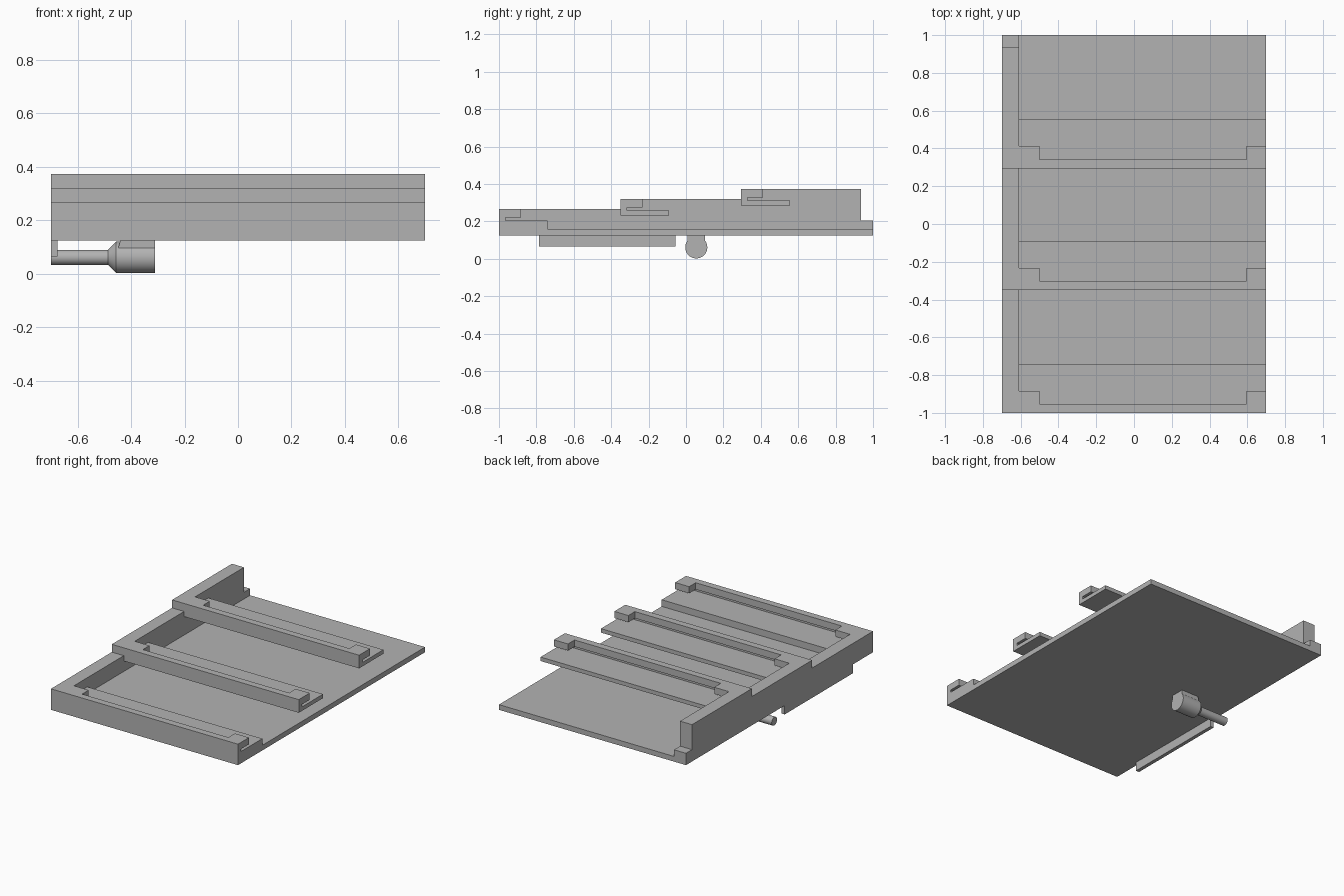
import bpy, bmesh, math
from mathutils import Matrix, Vector

cube = bpy.data.objects.get("Cube")
if cube:
    bpy.data.objects.remove(cube, do_unlink=True)

grey = bpy.data.materials.new("plain grey")
grey.use_nodes = True
colour = (0.45, 0.45, 0.45, 1)
grey.diffuse_color = colour
grey.node_tree.nodes["Principled BSDF"].inputs["Base Color"].default_value = colour


def finish(bm, name):
    bmesh.ops.recalc_face_normals(bm, faces=bm.faces)
    mesh = bpy.data.meshes.new(name)
    bm.to_mesh(mesh)
    bm.free()
    mesh.materials.append(grey)
    obj = bpy.data.objects.new(name, mesh)
    bpy.context.collection.objects.link(obj)
    return obj


def extrude(name, points, axis, start, end):
    """Extrude a (y, z) outline along x, or an (x, y) outline along z."""
    bm = bmesh.new()
    place = (lambda a, b: (start, a, b)) if axis == "x" else (lambda a, b: (a, b, start))
    face = bm.faces.new([bm.verts.new(place(a, b)) for a, b in points])
    moved = bmesh.ops.extrude_face_region(bm, geom=[face])["geom"]
    step = Vector((end - start, 0, 0) if axis == "x" else (0, 0, end - start))
    bmesh.ops.translate(bm, vec=step, verts=[v for v in moved if isinstance(v, bmesh.types.BMVert)])
    return finish(bm, name)


def rect(a0, a1, b0, b1):
    return [(a0, b0), (a1, b0), (a1, b1), (a0, b1)]


SIDE, INNER = 0.7, -0.61
BASE_LOW, BASE_TOP = 0.125, 0.16
rails = [(-1, 0.267), (-0.35, 0.32), (0.295, 0.374)]  # front edge and top height

# Base plate
extrude("base_plate", rect(-1, 1, BASE_LOW, BASE_TOP), "x", -SIDE, SIDE)

# Stepped side wall with a low rear stub
outline = [(1, BASE_TOP), (1, 0.205), (0.935, 0.205)]
ends = [-0.35, 0.295, 0.935]
for (y, top), end in reversed(list(zip(rails, ends))):
    outline += [(end, top), (y, top)]
outline.append((-1, BASE_TOP))
extrude("side_wall", outline, "x", -SIDE, INNER)

# Slotted rails: L-shaped shelf with an overhanging lip and two end tabs
for i, (y, top) in enumerate(rails):
    low = BASE_TOP if i == 0 else top - 0.089
    shelf = top - 0.062
    back, groove = y + 0.26, y + 0.035
    extrude(f"rail_{i + 1}", [(y, low), (back, low), (back, shelf), (groove, shelf),
                              (groove, top), (y, top)], "x", INNER, SIDE)
    mid, tab = y + 0.047, y + 0.117
    lip = [(INNER, groove), (SIDE, groove), (SIDE, tab), (0.595, tab),
           (0.595, mid), (-0.5, mid), (-0.5, tab), (INNER, tab)]
    extrude(f"lip_{i + 1}", lip, "z", top - 0.045, top)

# Strip under the side edge
extrude("under_strip", rect(-0.785, -0.055, 0.065, BASE_LOW), "x", -SIDE, -0.675)

# Round peg: thin rod, chamfer and thick barrel turned about the x axis
PEG_Y, PEG_Z = 0.055, 0.061
bm = bmesh.new()
profile = [(-SIDE, 0), (-SIDE, 0.0285), (-0.486, 0.0285), (-0.456, 0.059), (-0.31, 0.059), (-0.31, 0)]
verts = [bm.verts.new((x, PEG_Y, PEG_Z + r)) for x, r in profile]
edges = [bm.edges.new(pair) for pair in zip(verts, verts[1:])]
bmesh.ops.spin(bm, geom=verts + edges, cent=(0, PEG_Y, PEG_Z), axis=(1, 0, 0),
               angle=math.tau, steps=48)
bmesh.ops.remove_doubles(bm, verts=bm.verts, dist=0.0001)
peg = finish(bm, "peg")
bpy.context.view_layer.objects.active = peg
peg.select_set(True)
bpy.ops.object.shade_smooth_by_angle(angle=math.radians(30))

# Neck joining the barrel to the base, raked to follow the chamfer
neck = extrude("peg_neck", rect(PEG_Y - 0.047, PEG_Y + 0.047, 0.07, BASE_LOW), "x", -0.456, -0.31)
for v in neck.data.vertices:
    if v.co.x < -0.4 and v.co.z > 0.1:
        v.co.x = -0.44
